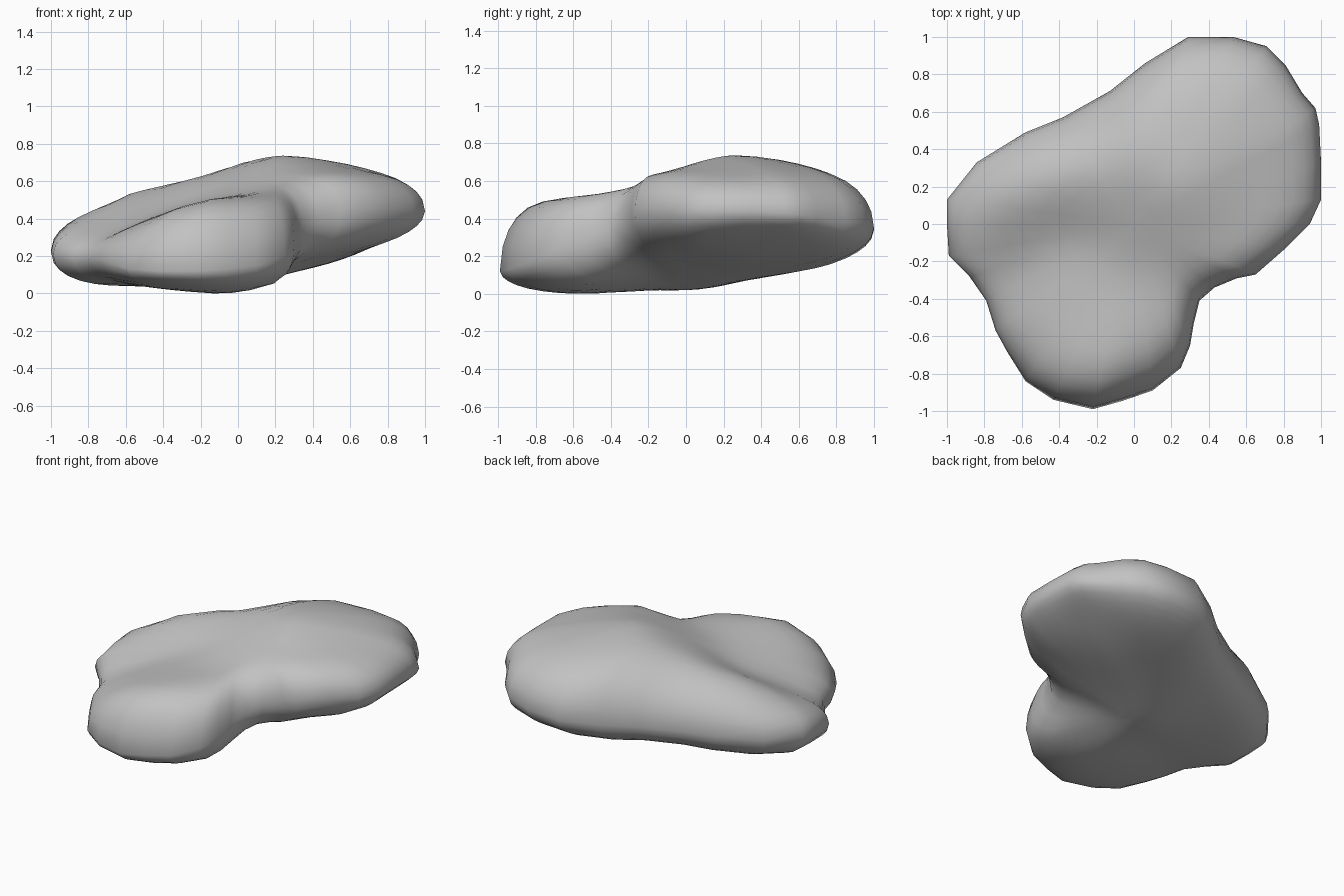
import bpy, bmesh, math
from mathutils import Matrix, Vector

if "Cube" in bpy.data.objects:
    bpy.data.objects.remove(bpy.data.objects["Cube"])

# Plan outline: x, y and the height where the side bulges furthest
OUTLINE = [
    (.29, 1.0, .35), (.53, 1.0, .36), (.71, .95, .38), (.81, .85, .40), (.90, .70, .42),
    (.97, .62, .43), (.99, .53, .44), (1.0, .33, .45), (1.0, .13, .45), (.94, 0, .45),
    (.81, -.13, .46), (.65, -.27, .45), (.55, -.29, .44), (.43, -.34, .40), (.35, -.41, .33),
    (.32, -.53, .29), (.30, -.65, .26), (.25, -.77, .21), (.10, -.89, .16), (-.06, -.945, .14),
    (-.22, -.99, .13), (-.43, -.94, .13), (-.58, -.84, .14), (-.68, -.68, .17), (-.74, -.57, .19),
    (-.79, -.41, .20), (-.88, -.28, .20), (-.99, -.17, .22), (-1.0, 0, .23), (-1.0, .13, .24),
    (-.84, .33, .25), (-.58, .49, .27), (-.38, .57, .28), (-.13, .71, .30), (.06, .86, .32)]

# Heights on the upper side: ridge, groove and front lobe
TOP = [
    (.22, .2, .775), (.5, .4, .735), (.6, .65, .72), (.35, .75, .72), (0, .4, .72),
    (-.35, .25, .64), (-.6, .15, .56), (-.8, .08, .47), (0, 0, .62), (.3, -.1, .67),
    (.6, 0, .68), (.8, .3, .68), (-.4, -.06, .45), (-.65, -.25, .34), (-.1, -.25, .51),
    (.1, -.35, .54), (-.4, -.5, .45), (-.1, -.6, .53), (.1, -.7, .54), (-.6, -.55, .38),
    (-.2, -.85, .54), (.2, .5, .74), (-.3, .45, .62)]

# Heights on the underside, rising to the back right
BOTTOM = [
    (-.8, 0, .04), (-.6, .3, .06), (-.4, -.6, .02), (-.07, -.6, -.01), (-.05, 0, .03),
    (.15, -.6, .02), (.1, .32, .085), (.4, .4, .135), (.7, .3, .215), (.5, .8, .14),
    (.6, -.1, .22), (.9, .4, .27), (.3, -.2, .16), (0, .6, .10), (-.6, -.3, .04)]

RINGS = [.1, .2, .3, .4, .5, .6, .69, .77, .85, .91, .955, .985]
SPREAD = .155


def height(points, x, y):
    """Height of a plane fitted to the nearby control heights."""
    m = Matrix(((1e-6, 0, 0), (0, .012, 0), (0, 0, .012)))
    rhs = Vector((0, 0, 0))
    for px, py, pz in points:
        row = Vector((1, px - x, py - y))
        w = math.exp(-(row.y ** 2 + row.z ** 2) / (2 * SPREAD ** 2)) + .0005
        rhs += row * (w * pz)
        for i in range(3):
            for j in range(3):
                m[i][j] += w * row[i] * row[j]
    return (m.inverted() @ rhs).x


def ring(bm, points, s):
    """One closed loop of the shell at fraction s of the outline."""
    loop = []
    for ox, oy, mid in OUTLINE:
        x, y = ox * s, oy * s
        if points is TOP:
            power = 3.8 + 3.5 * max(0, -oy) + 3 * max(0, -ox - .5) + 2 * max(0, ox - .6)
        else:
            power = 3.8 + 4 * max(0, -ox - .5)
        round_off = (1 - s ** power) ** .5
        loop.append(bm.verts.new((x, y, mid + (height(points, x, y) - mid) * round_off)))
    return loop


def shell(bm, points, rim):
    """Close the rim with a domed skin."""
    centre = bm.verts.new((0, 0, height(points, 0, 0)))
    loops = [ring(bm, points, s) for s in RINGS] + [rim]
    n = len(rim)
    for i in range(n):
        j = (i + 1) % n
        bm.faces.new((centre, loops[0][i], loops[0][j]))
        for a, b in zip(loops, loops[1:]):
            bm.faces.new((a[i], b[i], b[j], a[j]))


# Boulder
bm = bmesh.new()
rim = [bm.verts.new(p) for p in OUTLINE]
shell(bm, TOP, rim)
shell(bm, BOTTOM, rim)
bmesh.ops.recalc_face_normals(bm, faces=bm.faces)
low = min(v.co.z for v in bm.verts)
bmesh.ops.translate(bm, verts=bm.verts, vec=(0, 0, -low))
for f in bm.faces:
    f.smooth = True
mesh = bpy.data.meshes.new("boulder")
bm.to_mesh(mesh)
bm.free()
boulder = bpy.data.objects.new("boulder", mesh)
bpy.context.collection.objects.link(boulder)

stone = bpy.data.materials.new("stone grey")
stone.diffuse_color = (.54, .54, .54, 1)
stone.use_nodes = True
stone.node_tree.nodes["Principled BSDF"].inputs["Base Color"].default_value = stone.diffuse_color
mesh.materials.append(stone)
